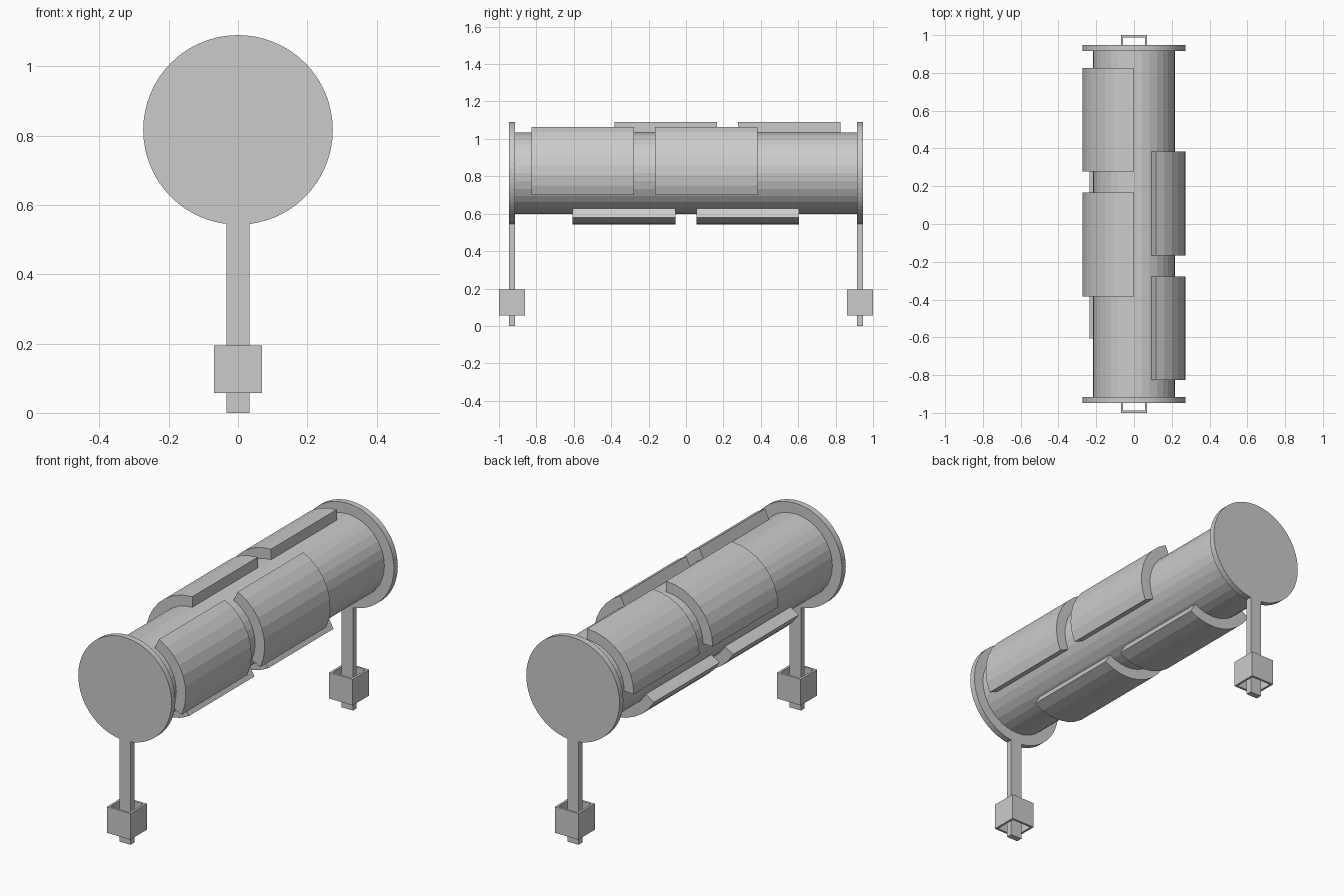
import bpy, bmesh, math

if "Cube" in bpy.data.objects:
    bpy.data.objects.remove(bpy.data.objects["Cube"])

CZ = 0.8165          # height of the drum axis
R_DRUM, R_DISC = 0.2175, 0.2735


def finish(name, bm):
    bmesh.ops.recalc_face_normals(bm, faces=bm.faces)
    me = bpy.data.meshes.new(name)
    bm.to_mesh(me)
    bm.free()
    ob = bpy.data.objects.new(name, me)
    bpy.context.collection.objects.link(ob)
    return ob


def extrude_y(name, profile, y0, y1):
    """Closed (x, z) profile extruded along y."""
    bm = bmesh.new()
    a = [bm.verts.new((x, y0, z)) for x, z in profile]
    b = [bm.verts.new((x, y1, z)) for x, z in profile]
    n = len(a)
    bm.faces.new(a)
    bm.faces.new(b[::-1])
    for i in range(n):
        j = (i + 1) % n
        bm.faces.new((a[i], b[i], b[j], a[j]))
    return finish(name, bm)


def arc(r, a0, a1, n):
    angs = [math.radians(a0 + (a1 - a0) * i / n) for i in range(n + 1)]
    return [(r * math.cos(t), CZ + r * math.sin(t)) for t in angs]


def square_sleeve(name, y, half, inner, z0, z1):
    """Open square tube standing on z0."""
    bm = bmesh.new()
    corners = [(-1, -1), (1, -1), (1, 1), (-1, 1)]
    rings = [[bm.verts.new((sx * h, y + sy * h, z)) for sx, sy in corners]
             for h, z in ((half, z0), (half, z1), (inner, z1), (inner, z0))]
    for k in range(4):
        p, q = rings[k], rings[(k + 1) % 4]
        for i in range(4):
            j = (i + 1) % 4
            bm.faces.new((p[i], p[j], q[j], q[i]))
    return finish(name, bm)


# Main drum
extrude_y("drum", arc(R_DRUM, 0, 360, 32)[:-1], -0.916, 0.916)

# End discs, legs and the square sleeves on the legs
for side, s in (("front", -1), ("back", 1)):
    y0, y1 = sorted((s * 0.915, s * 0.947))
    extrude_y(side + "_disc", arc(R_DISC, 0, 360, 64)[:-1], y0, y1)
    extrude_y(side + "_leg",
              [(-0.033, 0), (0.033, 0), (0.033, 0.546), (-0.033, 0.546)], y0, y1)
    square_sleeve(side + "_leg_sleeve", s * 0.931, 0.069, 0.057, 0.057, 0.195)

# Raised curved panels: three quarter-circle rows of two, staggered lengthwise
rows = (("right", -25, (-0.827, -0.167)),
        ("left", 90, (-0.383, 0.277)),
        ("lower", 210, (-0.607, 0.055)))
for row, start, ys in rows:
    outer = arc(R_DISC, start, start + 90, 8)
    inner = arc(R_DRUM - 0.001, start, start + 90, 8)
    for i, y in enumerate(ys):
        # caps are strips of quads so the concave section stays clean
        bm = bmesh.new()
        o, n = [[[bm.verts.new((x, yy, z)) for x, z in prof] for yy in (y, y + 0.55)]
                for prof in (outer, inner)]
        for k in range(8):
            bm.faces.new((o[0][k], o[0][k + 1], o[1][k + 1], o[1][k]))
            bm.faces.new((n[0][k], n[1][k], n[1][k + 1], n[0][k + 1]))
            for e in (0, 1):
                bm.faces.new((o[e][k], o[e][k + 1], n[e][k + 1], n[e][k]))
        for k in (0, 8):
            bm.faces.new((o[0][k], o[1][k], n[1][k], n[0][k]))
        finish(f"{row}_panel_{i + 1}", bm)
